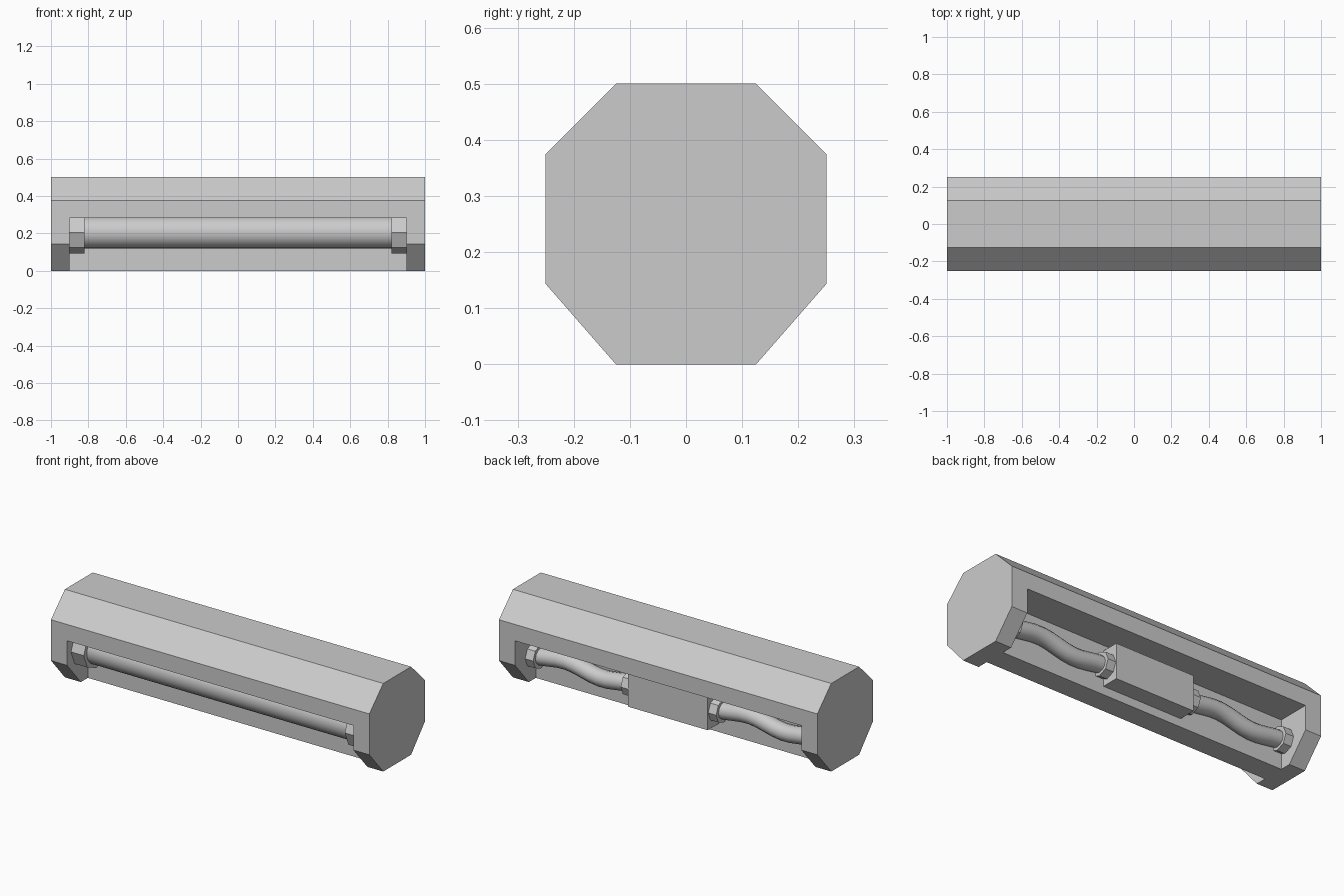
import bpy
import bmesh
import math

cube = bpy.data.objects.get("Cube")
if cube:
    bpy.data.objects.remove(cube, do_unlink=True)

# Single flat colour
grey = bpy.data.materials.new("plain_grey")
grey.use_nodes = True
colour = (0.6, 0.6, 0.6, 1)
grey.diffuse_color = colour
grey.node_tree.nodes["Principled BSDF"].inputs["Base Color"].default_value = colour


def prism(name, profile, x0, x1):
    """Extrude a (y, z) outline along x."""
    bm = bmesh.new()
    face = bm.faces.new([bm.verts.new((x0, y, z)) for y, z in profile])
    geom = bmesh.ops.extrude_face_region(bm, geom=[face])["geom"]
    moved = [v for v in geom if isinstance(v, bmesh.types.BMVert)]
    bmesh.ops.translate(bm, verts=moved, vec=(x1 - x0, 0, 0))
    bmesh.ops.recalc_face_normals(bm, faces=bm.faces)
    mesh = bpy.data.meshes.new(name)
    bm.to_mesh(mesh)
    bm.free()
    mesh.materials.append(grey)
    obj = bpy.data.objects.new(name, mesh)
    bpy.context.collection.objects.link(obj)
    return obj


def box(name, y0, y1, z0, z1, x0, x1):
    return prism(name, [(y0, z0), (y1, z0), (y1, z1), (y0, z1)], x0, x1)


def rod(name, sides, radius, y, z, x0, x1):
    """Regular prism along x with a corner pointing straight up."""
    ring = [2 * math.pi * i / sides for i in range(sides)]
    outline = [(y + radius * math.cos(a), z + radius * math.sin(a)) for a in ring]
    return prism(name, outline, x0, x1)


# Octagonal body
half = [(0.125, 0), (0.25, 0.143), (0.25, 0.375), (0.125, 0.5)]
outline = half + [(-y, z) for y, z in reversed(half)]
body = prism("body", outline, -1, 1)

# Recess on the front and back, leaving a thin centre wall
wall, ceiling, recess_end = 0.0625, 0.282, 0.9
for side, label in ((-1, "front"), (1, "back")):
    y0, y1 = sorted((side * wall, side * 0.4))
    cutter = box(label + "_recess_cutter", y0, y1, -0.1, ceiling, -recess_end, recess_end)
    cutter.hide_render = True
    cutter.hide_set(True)
    cut = body.modifiers.new(label + "_recess", "BOOLEAN")
    cut.operation = "DIFFERENCE"
    cut.solver = "EXACT"
    cut.object = cutter

# Front tube with octagonal sockets
tube = rod("front_tube", 32, 0.085, -0.1, 0.205, -0.83, 0.83)
bpy.ops.object.select_all(action="DESELECT")
tube.select_set(True)
bpy.context.view_layer.objects.active = tube
bpy.ops.object.shade_smooth_by_angle(angle=math.radians(40))
for x0, label in ((-0.9, "right"), (0.82, "left")):
    rod(label + "_tube_socket", 8, 0.113, -0.1, 0.205, x0, x0 + 0.08)

# Back control box
box("control_box", wall - 0.01, 0.162, 0.048, 0.25, -0.25, 0.25)

# Wavy pipes with collars between the box and the recess ends
pipe_y, pipe_z = 0.09, 0.145
for x0, x1, label in ((-0.9, -0.25, "right"), (0.25, 0.9, "left")):
    for start, place in ((x0, "first"), (x1 - 0.05, "second")):
        rod(f"{label}_{place}_collar", 8, 0.068, pipe_y, pipe_z, start, start + 0.05)
    curve = bpy.data.curves.new(label + "_pipe", "CURVE")
    curve.dimensions = "3D"
    curve.bevel_depth = 0.047
    curve.bevel_resolution = 4
    curve.use_fill_caps = True
    spline = curve.splines.new("POLY")
    steps = 12
    spline.points.add(steps)
    for i, point in enumerate(spline.points):
        t = i / steps
        wave = -0.026 * math.sin(2 * math.pi * t) * math.sin(math.pi * t)
        point.co = (x0 + 0.02 + (x1 - x0 - 0.04) * t, pipe_y, pipe_z + wave, 1)
    spline.use_smooth = True
    curve.materials.append(grey)
    pipe = bpy.data.objects.new(label + "_pipe", curve)
    # The wave rises towards the left end of each pipe on its way across
    bpy.context.collection.objects.link(pipe)
